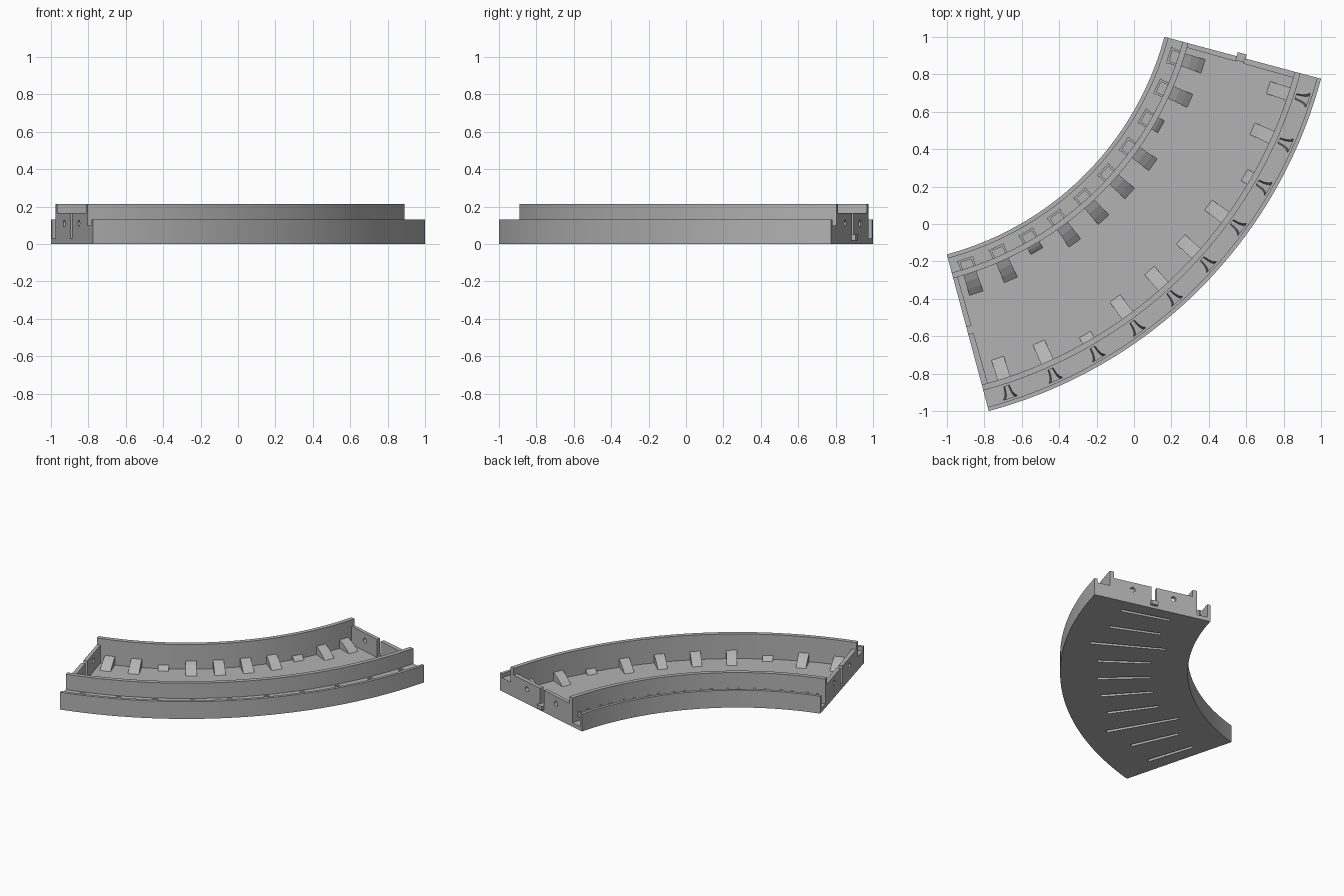
import bpy, bmesh, math
from mathutils import Matrix, Vector

if "Cube" in bpy.data.objects:
    bpy.data.objects.remove(bpy.data.objects["Cube"])

C = 1.4265                                  # arc centre lies at (-C, C)
START, END = -75, -15                       # arc span in degrees
R_IN, R_OUT = 1.645, 2.512
WALL_IN, WALL_OUT = 1.777, 2.367            # inside faces of the tall walls
FLOOR, SHELF, LIP, TALL = 0.03, 0.10, 0.13, 0.215
CLIPS = [-72 + 6 * i for i in range(10)]
SHORT = (2, 7)                              # clips with short ramps

grey = bpy.data.materials.new("plain_grey")
grey.use_nodes = True
grey.diffuse_color = (0.45, 0.45, 0.45, 1)
grey.node_tree.nodes["Principled BSDF"].inputs["Base Color"].default_value = (0.45, 0.45, 0.45, 1)


def polar(r, deg, z):
    a = math.radians(deg)
    return Vector((-C + r * math.cos(a), C + r * math.sin(a), z))


def loft(bm, rings):
    """Skin equal rings of points into a closed solid."""
    rows = [[bm.verts.new(p) for p in ring] for ring in rings]
    n = len(rows[0])
    for a, b in zip(rows, rows[1:]):
        for i in range(n):
            j = (i + 1) % n
            bm.faces.new((a[i], a[j], b[j], b[i]))
    bm.faces.new(rows[0])
    bm.faces.new(rows[-1])


def sweep(bm, profile, a0, a1, steps=1):
    """Sweep an (r, z) profile around the arc centre."""
    loft(bm, [[polar(r, a0 + (a1 - a0) * s / steps, z) for r, z in profile]
              for s in range(steps + 1)])


def block(bm, r0, r1, z0, z1, a, width):
    """Box at angle a with a given tangential width."""
    half = math.degrees(width / (r0 + r1))
    sweep(bm, [(r0, z0), (r1, z0), (r1, z1), (r0, z1)], a - half, a + half)


def finish(name, bm):
    bmesh.ops.recalc_face_normals(bm, faces=bm.faces[:])
    mesh = bpy.data.meshes.new(name)
    bm.to_mesh(mesh)
    bm.free()
    obj = bpy.data.objects.new(name, mesh)
    bpy.context.collection.objects.link(obj)
    mesh.materials.append(grey)
    return obj


def activate(obj):
    bpy.ops.object.select_all(action='DESELECT')
    obj.select_set(True)
    bpy.context.view_layer.objects.active = obj


def cut(obj, bm):
    cutter = finish("cutter", bm)
    cutter.hide_render = True
    mod = obj.modifiers.new("cut", 'BOOLEAN')
    mod.operation, mod.solver, mod.object = 'DIFFERENCE', 'EXACT', cutter
    activate(obj)
    bpy.ops.object.modifier_apply(modifier=mod.name)
    bpy.data.objects.remove(cutter)


# Curved tray: floor, tall walls, outer shelf and low lips in one profile
bm = bmesh.new()
sweep(bm, [(R_IN, 0), (R_OUT, 0), (R_OUT, LIP), (2.49, LIP), (2.49, SHELF),
           (2.398, SHELF), (2.398, TALL), (WALL_OUT, TALL), (WALL_OUT, FLOOR),
           (WALL_IN, FLOOR), (WALL_IN, TALL), (1.746, TALL), (1.746, FLOOR),
           (1.667, FLOOR), (1.667, LIP), (R_IN, LIP)], START, END, 60)
tray = finish("curved_tray", bm)

# Grooves under the floor and flared pockets in the shelf
bm = bmesh.new()
for i, a in enumerate(CLIPS):
    r0, r1 = (1.82, 2.34) if i in SHORT else (1.9, 2.26)
    block(bm, r0, r1, -0.02, 0.018, a, 0.024)
    flare = [(2.41, 0.016), (2.44, 0.02), (2.462, 0.028), (2.478, 0.042)]
    outline = [(r, w) for r, w in flare] + [(r, -w) for r, w in reversed(flare)]
    loft(bm, [[polar(r, a + math.degrees(w * k / r), z) for r, w in outline]
              for z, k in ((0.05, 0.6), (0.12, 1.1))])
cut(tray, bm)
activate(tray)
bpy.ops.object.shade_smooth_by_angle(angle=math.radians(20))

# Ramps against both tall walls
for side, wall, sign in (("inner", WALL_IN, 1), ("outer", WALL_OUT, -1)):
    bm = bmesh.new()
    for i, a in enumerate(CLIPS):
        length = 0.04 if i in SHORT else 0.115
        top = 0.03 if i in SHORT else 0.065
        ramp = [(-0.01, 0), (1, 0), (0.67, 0.42), (0.33, 0.77), (0, 1), (-0.01, 1)]
        half = math.degrees(0.036 / wall)
        sweep(bm, [(wall + sign * length * u, FLOOR - 0.002 + top * v) for u, v in ramp],
              a - half, a + half)
    finish(side + "_ramps", bm)

# Brackets in the inner channel: a bar on two arms
bm = bmesh.new()
for a in CLIPS:
    block(bm, 1.695, 1.707, 0.06, 0.10, a, 0.09)
    for s in (-1, 1):
        block(bm, 1.70, 1.75, 0.06, 0.10, a + s * 1.2, 0.012)
finish("channel_brackets", bm)

# End walls, each with a centre slot and two round holes
for name, edge, inward in (("left_end_wall", END, -1), ("right_end_wall", START, 1)):
    thick = 0.8 * inward
    bm = bmesh.new()
    sweep(bm, [(1.77, 0.01), (2.375, 0.01), (2.375, 0.165), (1.77, 0.165)],
          edge, edge + thick)
    wall = finish(name, bm)
    bm = bmesh.new()
    block(bm, 2.05, 2.09, FLOOR, 0.2, edge, 0.2)
    for r in (1.92, 2.225):
        spin = Matrix.Rotation(math.radians(edge), 4, 'Z') @ Matrix.Rotation(math.pi / 2, 4, 'X')
        bmesh.ops.create_cone(bm, cap_ends=True, segments=20, radius1=0.018, radius2=0.018,
                              depth=0.2, matrix=Matrix.Translation(polar(r, edge, 0.11)) @ spin)
    cut(wall, bm)

# Small locating tab at the foot of one slot
bm = bmesh.new()
block(bm, 2.045, 2.095, 0.02, 0.05, END, 0.045)
finish("locating_tab", bm)
